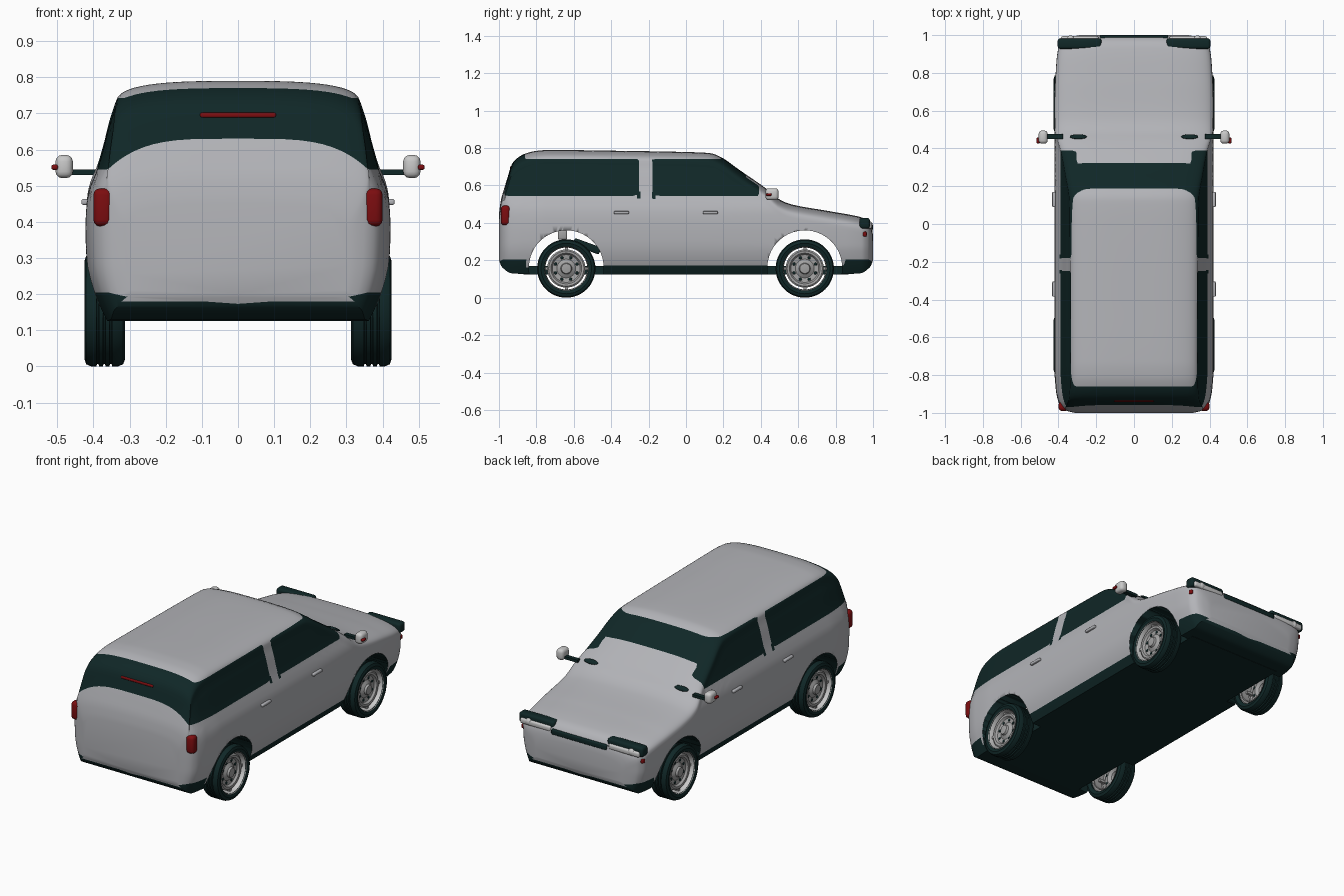
import bpy, bmesh, math
from mathutils import Vector

if "Cube" in bpy.data.objects:
    bpy.data.objects.remove(bpy.data.objects["Cube"])


def material(name, rgb):
    m = bpy.data.materials.new(name)
    m.diffuse_color = (*rgb, 1)
    m.use_nodes = True
    m.node_tree.nodes["Principled BSDF"].inputs["Base Color"].default_value = m.diffuse_color
    return m


PAINT = material("silver paint", (0.45, 0.455, 0.48))
DARK = material("dark trim", (0.005, 0.02, 0.02))
LIGHT = material("light grey", (0.58, 0.58, 0.58))
METAL = material("wheel metal", (0.36, 0.36, 0.36))
RED = material("lamp red", (0.2, 0.004, 0.005))


def finish(name, bm, mats, angle=35):
    bmesh.ops.recalc_face_normals(bm, faces=bm.faces)
    me = bpy.data.meshes.new(name)
    bm.to_mesh(me)
    bm.free()
    ob = bpy.data.objects.new(name, me)
    bpy.context.collection.objects.link(ob)
    for m in mats:
        me.materials.append(m)
    bpy.ops.object.select_all(action='DESELECT')
    ob.select_set(True)
    bpy.context.view_layer.objects.active = ob
    bpy.ops.object.shade_smooth_by_angle(angle=math.radians(angle))
    return ob


def box(name, loc, size, mat, bevel=0.0, rot_x=0.0):
    bm = bmesh.new()
    bmesh.ops.create_cube(bm, size=1)
    bmesh.ops.scale(bm, vec=size, verts=bm.verts)
    if bevel:
        bmesh.ops.bevel(bm, geom=bm.edges[:], offset=bevel, segments=3,
                        profile=0.5, affect='EDGES')
    ob = finish(name, bm, [mat])
    ob.location = loc
    ob.rotation_euler.x = rot_x
    return ob


def ball(name, loc, size, mat, rot_x=0.0):
    bm = bmesh.new()
    bmesh.ops.create_uvsphere(bm, u_segments=20, v_segments=12, radius=1)
    bmesh.ops.scale(bm, vec=size, verts=bm.verts)
    ob = finish(name, bm, [mat])
    ob.location = loc
    ob.rotation_euler.x = rot_x
    return ob


def lathe(name, profile, side, y, z, mat, closed, n=48):
    """Spin (radius, x) points around the wheel axle."""
    bm = bmesh.new()
    rings = [[bm.verts.new((side * x, y + r * math.cos(2 * math.pi * i / n),
                            z + r * math.sin(2 * math.pi * i / n))) for i in range(n)]
             for r, x in profile]
    pairs = list(zip(rings, rings[1:])) + ([(rings[-1], rings[0])] if closed else [])
    for a, b in pairs:
        for i in range(n):
            j = (i + 1) % n
            bm.faces.new((a[i], a[j], b[j], b[i]))
    if not closed:
        bm.faces.new(rings[0])
    return finish(name, bm, [mat])


def curve(pts):
    """Monotone smooth interpolation through (t, value) points."""
    d = [(b[1] - a[1]) / (b[0] - a[0]) for a, b in zip(pts, pts[1:])]
    m = [d[0]] + [2 * p * q / (p + q) if p * q > 0 else 0 for p, q in zip(d, d[1:])] + [d[-1]]

    def f(t):
        t = min(max(t, pts[0][0]), pts[-1][0])
        k = max(i for i in range(len(d)) if pts[i][0] <= t)
        h = pts[k + 1][0] - pts[k][0]
        s = (t - pts[k][0]) / h
        return ((2*s**3 - 3*s*s + 1) * pts[k][1] + (s**3 - 2*s*s + s) * h * m[k]
                + (3*s*s - 2*s**3) * pts[k + 1][1] + (s**3 - s*s) * h * m[k + 1])
    return f


# Body curves: roof line, underside, plan narrowing, and half width by height
roof = curve([(-1, .45), (-.99, .52), (-.975, .575), (-.955, .64), (-.93, .715), (-.9, .748),
              (-.86, .77), (-.8, .785), (-.73, .79), (-.4, .786), (0, .779), (.13, .773),
              (.18, .755), (.29, .68), (.44, .575), (.5, .525), (.56, .5), (.77, .462),
              (.93, .432), (.96, .42), (.985, .395), (.995, .37), (1, .33)])
under = curve([(-1, .2), (-.985, .165), (-.93, .13), (-.8, .125), (.8, .125), (.93, .13),
               (.985, .165), (1, .2)])
plan = curve([(-1, .74), (-.99, .84), (-.97, .91), (-.94, .95), (-.88, .98), (-.75, 1), (.6, 1),
              (.85, .975), (.94, .945), (.975, .89), (.99, .81), (1, .68)])
width = curve([(.125, .365), (.17, .388), (.22, .406), (.28, .418), (.38, .422), (.46, .418),
               (.5, .408), (.54, .391), (.6, .373), (.66, .358), (.72, .338), (.8, .3)])


def glass(p):
    """Positive inside the windows."""
    x, y, z = abs(p.x), p.y, p.z
    low = .545 + (.085 * (1 - min(x / .36, 1) ** 4) if y < -.85 else 0)
    return min(z - low, max(.742 - z, y - .187, -.86 - y), abs(y + .215) - .035,
               .39 - y, max(.322 - y, x - .305))


def sill(p):
    """Positive in the dark lower edge."""
    return .173 + (.032 * min(abs(p.x) / .36, 1) ** 3 if abs(p.y) > .85 else 0) - p.z


def cut(bm, f):
    """Cut the surface along f = 0."""
    hits = [v for v in bm.verts if abs(f(v.co)) < 1e-7]
    for e in list(bm.edges):
        a, b = f(e.verts[0].co), f(e.verts[1].co)
        if a * b < 0 and min(abs(a), abs(b)) > 1e-7:
            hits.append(bmesh.utils.edge_split(e, e.verts[0], a / (a - b))[1])
    bmesh.ops.connect_verts(bm, verts=hits)


# Body: lofted sections from the tail to the nose
bm = bmesh.new()
rings = []
N = 140
for i in range(N + 1):
    u = 2 * i / N - 1
    y = .25 * u + .75 * math.sin(u * math.pi / 2)
    top, bot, s, c = roof(y), under(y), plan(y), .07
    zs = top - c
    half = [(width(bot + (zs - bot) * k / 16) * s, bot + (zs - bot) * k / 16) for k in range(16)]
    for k in range(14):
        a = math.pi / 2 * k / 14
        half.append((width(zs) * s * math.cos(a) ** (2 / 3), zs + c * math.sin(a) ** (2 / 3)))
    ring = [(0, bot)] + half + [(0, top)] + [(-x, z) for x, z in reversed(half)]
    rings.append([bm.verts.new((x, y, z)) for x, z in ring])
for a, b in zip(rings, rings[1:]):
    for k in range(len(a)):
        j = (k + 1) % len(a)
        bm.faces.new((a[k], a[j], b[j], b[k]))
bm.faces.new(rings[0])
bm.faces.new(rings[-1])
for f in (glass, sill):
    cut(bm, f)
for f in bm.faces:
    p = f.calc_center_median()
    f.material_index = 1 if glass(p) > 0 or sill(p) > 0 else 0
body = finish("body", bm, [PAINT, DARK])

# Wheel arches cut through the body
for y in (-.64, .635):
    bm = bmesh.new()
    bmesh.ops.create_cone(bm, cap_ends=True, segments=64, radius1=.2, radius2=.2, depth=1.2)
    cutter = finish("arch_cutter", bm, [DARK])
    cutter.rotation_euler.y = math.pi / 2
    cutter.location = (0, y, .16)
    cutter.hide_render = True
    bpy.context.view_layer.update()
    mod = body.modifiers.new("arch", 'BOOLEAN')
    mod.operation, mod.solver, mod.object = 'DIFFERENCE', 'EXACT', cutter
    mod.material_mode = 'TRANSFER'
    bpy.context.view_layer.objects.active = body
    bpy.ops.object.modifier_apply(modifier=mod.name)
    bpy.data.objects.remove(cutter)

# Floor and rear suspension
box("floor", (0, 0, .147), (.61, 1.74, .044), DARK)
box("rear_muffler", (0, -.53, .275), (.5, .15, .04), DARK, .008, -.35)
box("rear_mount", (0, -.66, .335), (.5, .05, .05), METAL, .01)

# Wheels
TYRE = [(.115, .32), (.135, .312), (.15, .318), (.156, .332), (.156, .348), (.149, .35),
        (.149, .354), (.156, .356), (.156, .366), (.149, .368), (.149, .372), (.156, .374),
        (.156, .384), (.149, .386), (.149, .39), (.156, .392), (.156, .406), (.15, .42),
        (.135, .425), (.115, .418)]
RIM = [(.012, .412), (.026, .41), (.03, .398), (.05, .386), (.074, .39), (.082, .402),
       (.094, .404), (.102, .398), (.102, .33), (.096, .33), (.096, .38)]
for side in (-1, 1):
    for y in (-.64, .635):
        lathe("tyre", TYRE, side, y, .156, DARK, True)
        lathe("rim", RIM, side, y, .156, METAL, False)
        lathe("rim_lip", [(.112, .41), (.118, .422), (.118, .33), (.112, .33)], side, y, .156,
              LIGHT, True)
        for k in range(8):
            a = math.pi * k / 4 + .39
            ball("rim_hole", (side * .389, y + .062 * math.cos(a), .156 + .062 * math.sin(a)),
                 (.004, .008, .008), DARK)
        for k in range(4):
            a = math.pi * k / 2
            box("rim_tab", (side * .38, y + .107 * math.cos(a), .156 + .107 * math.sin(a)),
                (.04, .05, .016), METAL, 0, a)

# Parts on both sides
for s in (-1, 1):
    box("tail_light", (s * .373, -.965, .44), (.054, .05, .105), RED, .018)
    box("mirror_arm", (s * .42, .463, .537), (.09, .025, .016), DARK)
    box("mirror", (s * .481, .46, .553), (.048, .07, .064), LIGHT, .018)
    box("mirror_indicator", (s * .507, .442, .551), (.018, .03, .014), RED, .005)
    for y in (-.345, .13):
        box("door_handle", (s * .424, y, .455), (.018, .08, .016), PAINT, .005)
    box("headlight_housing", (s * .288, .955, .398), (.232, .056, .058), DARK, .014)
    box("headlight", (s * .288, .981, .385), (.2, .026, .032), LIGHT, .01)
    ball("headlight_bulb", (s * .335, .982, .388), (.021, .016, .021), LIGHT)
    box("front_side_marker", (s * .385, .955, .34), (.024, .024, .026), RED, .007)
    ball("hood_vent", (s * .295, .462, .553), (.045, .015, .008), DARK, -.7)

# Centre parts
box("grille", (0, .985, .376), (.36, .03, .03), DARK, .006)
box("high_brake_light", (0, -.93, .695), (.21, .024, .014), RED, .005)
